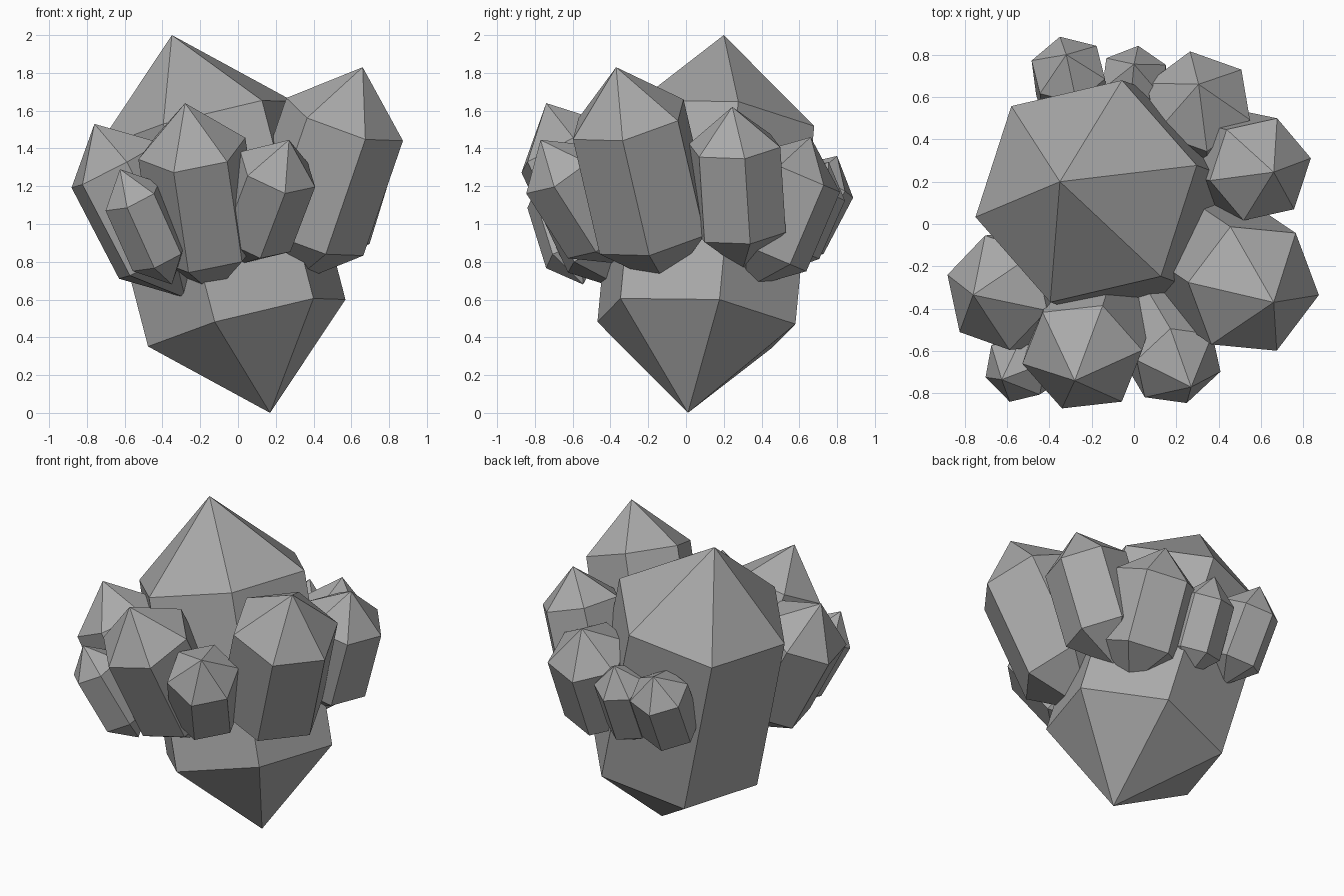
import bpy, bmesh, math
from mathutils import Vector, Matrix

old = bpy.data.objects.get("Cube")
if old:
    bpy.data.objects.remove(old, do_unlink=True)

# Single grey stone colour
stone = bpy.data.materials.new("grey_stone")
stone.use_nodes = True
colour = (0.4, 0.4, 0.4, 1)
stone.diffuse_color = colour
stone.node_tree.nodes["Principled BSDF"].inputs["Base Color"].default_value = colour

SIDES = 6
POINT = 0.238  # share of the length taken by each pointed end


def crystal(name, tip, root, corner):
    """Hexagonal prism pointed at both ends; corner is one upper ring vertex."""
    tip, root, corner = Vector(tip), Vector(root), Vector(corner)
    axis = tip - root
    shoulder = tip - axis * POINT
    spoke = corner - shoulder
    spoke -= spoke.project(axis)
    bm = bmesh.new()
    rings = []
    for centre in (root + axis * POINT, shoulder):
        rings.append([bm.verts.new(centre + Matrix.Rotation(math.tau * i / SIDES, 3, axis) @ spoke)
                      for i in range(SIDES)])
    low, high = rings
    bottom, top = bm.verts.new(root), bm.verts.new(tip)
    for i in range(SIDES):
        j = (i + 1) % SIDES
        bm.faces.new((low[i], low[j], high[j], high[i]))
        bm.faces.new((high[i], high[j], top))
        bm.faces.new((low[j], low[i], bottom))
    mesh = bpy.data.meshes.new(name)
    bm.to_mesh(mesh)
    bm.free()
    mesh.materials.append(stone)
    obj = bpy.data.objects.new(name, mesh)
    bpy.context.collection.objects.link(obj)


# Central crystal
crystal("main_crystal", (-0.35, 0.2, 2), (0.17, 0.01, 0), (-0.06, 0.68, 1.53))

# Surrounding crystals, leaning outwards
crystal("large_right_crystal", (0.66, -0.37, 1.83), (0.26, -0.1, 0.67), (0.88, -0.34, 1.46))
crystal("large_front_crystal", (-0.28, -0.74, 1.64), (-0.13, -0.27, 0.63), (-0.34, -0.87, 1.27))
crystal("left_crystal", (-0.76, -0.335, 1.53), (-0.28, -0.29, 0.61), (-0.88, -0.24, 1.19))
crystal("small_front_crystal", (-0.625, -0.735, 1.29), (-0.35, -0.545, 0.68), (-0.71, -0.73, 1.09))
crystal("front_crystal", (0.27, -0.77, 1.445), (0.02, -0.35, 0.79), (0.41, -0.7, 1.2))
crystal("side_crystal", (0.66, 0.245, 1.62), (0.395, 0.3, 0.76), (0.84, 0.31, 1.36))
crystal("back_crystal", (0.305, 0.66, 1.46), (0.305, 0.32, 0.66), (0.265, 0.82, 1.18))
crystal("small_middle_back_crystal", (0, 0.755, 1.33), (0, 0.495, 0.74), (0.02, 0.84, 1.12))
crystal("small_left_back_crystal", (-0.32, 0.8, 1.36), (-0.28, 0.5, 0.79), (-0.35, 0.885, 1.14))
